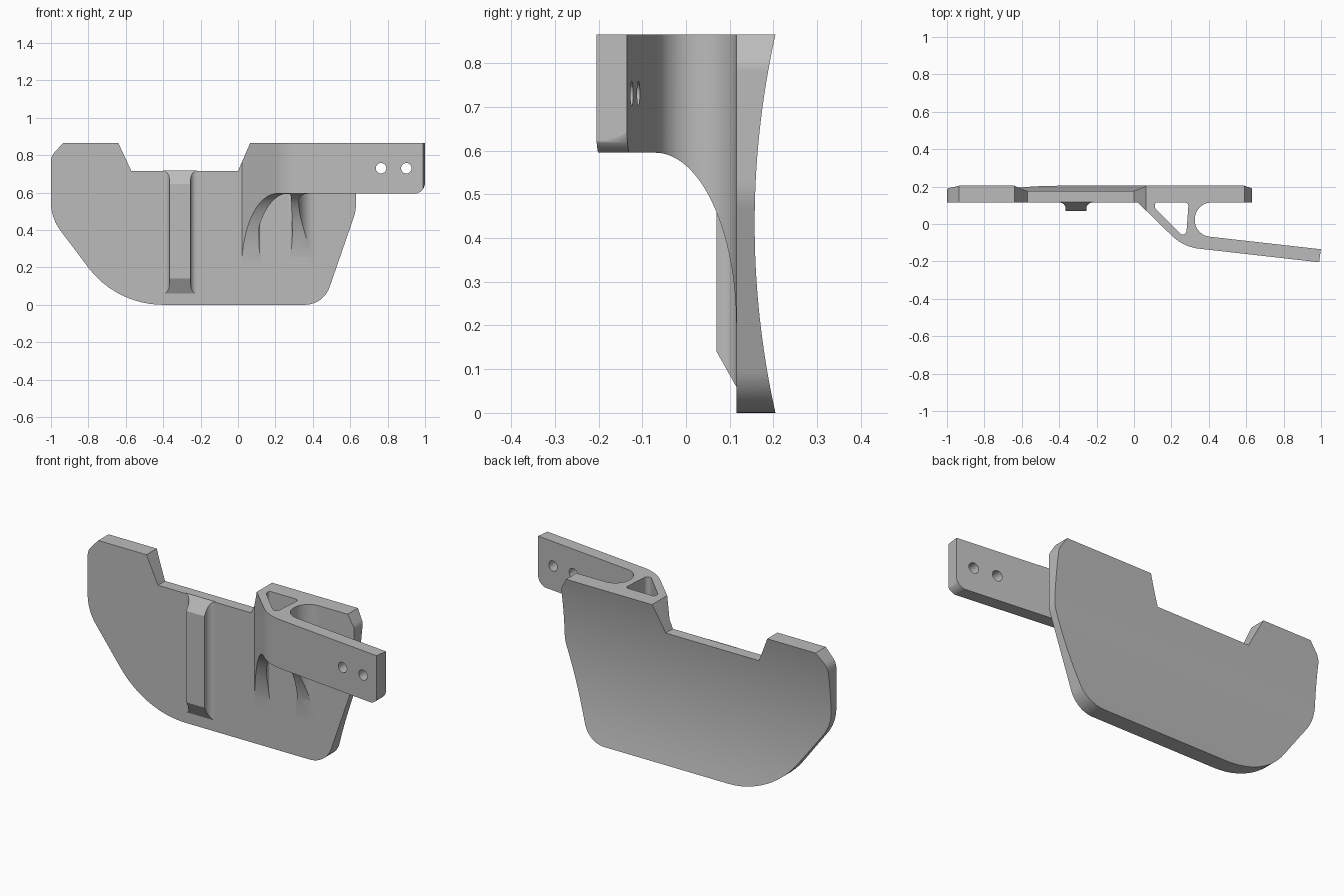
import bpy, bmesh
from math import sin, cos, tan, pi
from mathutils import Vector

if "Cube" in bpy.data.objects:
    bpy.data.objects.remove(bpy.data.objects["Cube"])

grey = bpy.data.materials.new("plain grey")
grey.use_nodes = True
COLOUR = (0.5, 0.5, 0.5, 1)
grey.diffuse_color = COLOUR
grey.node_tree.nodes["Principled BSDF"].inputs["Base Color"].default_value = COLOUR


def rounded(corners, steps=12):
    """Polygon from (u, v, radius) corners; a missing radius is a sharp corner."""
    out = []
    for i, c in enumerate(corners):
        p = Vector(c[:2])
        if len(c) < 3:
            out.append(p)
            continue
        a = (Vector(corners[i - 1][:2]) - p).normalized()
        b = (Vector(corners[(i + 1) % len(corners)][:2]) - p).normalized()
        half = a.angle(b) / 2
        centre = p + (a + b).normalized() * c[2] / sin(half)
        start = p + a * c[2] / tan(half) - centre
        end = p + b * c[2] / tan(half) - centre
        sweep = pi - 2 * half
        for k in range(steps + 1):
            t = k / steps
            out.append(centre + (start * sin((1 - t) * sweep) + end * sin(t * sweep)) / sin(sweep))
    return out


LIFT = {
    "xy": lambda u, v, w: (u, v, w),
    "xz": lambda u, v, w: (u, w, v),
    "yz": lambda u, v, w: (w, u, v),
}


def prism(name, outline, plane, low, high):
    """Extrude a closed outline lying in the given plane."""
    bm = bmesh.new()
    rings = [[bm.verts.new(LIFT[plane](p[0], p[1], w)) for p in outline] for w in (low, high)]
    n = len(outline)
    for ring in rings:
        bm.faces.new(ring)
    for i in range(n):
        j = (i + 1) % n
        bm.faces.new((rings[0][i], rings[0][j], rings[1][j], rings[1][i]))
    bmesh.ops.recalc_face_normals(bm, faces=bm.faces)
    mesh = bpy.data.meshes.new(name)
    bm.to_mesh(mesh)
    bm.free()
    mesh.materials.append(grey)
    obj = bpy.data.objects.new(name, mesh)
    bpy.context.collection.objects.link(obj)
    return obj


def carve(obj, cutter, operation="DIFFERENCE"):
    """Apply a boolean and discard the cutter."""
    mod = obj.modifiers.new("carve", "BOOLEAN")
    mod.operation, mod.solver, mod.object = operation, "EXACT", cutter
    graph = bpy.context.evaluated_depsgraph_get()
    mesh = bpy.data.meshes.new_from_object(obj.evaluated_get(graph))
    obj.modifiers.clear()
    obj.data = mesh
    bpy.data.objects.remove(cutter)


FRONT, TOP, ARM_BOTTOM = 0.115, 0.865, 0.595

# Main plate with notched top edge
plate = prism("main_plate", rounded([
    (-0.65, 0, 0.5), (0.457, 0, 0.14), (0.63, 0.5, 0.2), (0.63, 0.8, 0.06),
    (0.59, TOP), (0.065, TOP), (0, 0.715), (-0.57, 0.715), (-0.64, TOP),
    (-0.935, TOP), (-1, 0.795, 0.08), (-1, 0.464, 0.25)]), "xz", FRONT, 0.205)

# Hollow curve along the back of the plate
R = 1.99
arc = [(0.157 + R - R * cos(a), 0.4325 + R * sin(a))
       for a in [-0.24 + 0.48 * k / 40 for k in range(41)]]
carve(plate, prism("back_cutter", arc + [(0.4, 0.92), (0.4, -0.1)], "yz", -1.2, 1.2))

# Vertical rib with flared sides and sloped ends
rib = prism("front_rib", rounded([
    (-0.40, 0.117), (-0.40, FRONT), (-0.365, FRONT, 0.034), (-0.365, 0.07),
    (-0.255, 0.07), (-0.255, FRONT, 0.034), (-0.22, FRONT), (-0.22, 0.117)]),
    "xy", 0, TOP)
carve(rib, prism("rib_ends", [
    (0.12, 0.055), (FRONT, 0.06), (0.07, 0.14), (0.07, 0.645), (FRONT, 0.715),
    (0.12, 0.72), ], "yz", -0.5, -0.1), "INTERSECT")

# Bracket and its arm, drawn from above
arm = prism("bracket_arm", rounded([
    (0.015, 0.12), (0.2635, -0.1224, 0.25), (0.99, -0.2045), (0.999, -0.135),
    (0.325, -0.059, 0.09), (0.325, FRONT, 0.09), (0.43, FRONT), (0.43, 0.12)], 16),
    "xy", 0.1, TOP)

# Triangular channel through the bracket
carve(arm, prism("channel", rounded([
    (0.112, 0.085, 0.015), (0.278, -0.081, 0.02), (0.292, FRONT, 0.02),
    (0.112, FRONT, 0.012)], 8), "xy", 0, 1))

# Swept underside of the bracket
sweep = [(-0.07 + 0.185 * sin(a), 0.2 + 0.395 * cos(a))
         for a in [pi / 2 * k / 32 for k in range(33)]]
carve(arm, prism("underside", [(-0.3, 0.9), (-0.3, ARM_BOTTOM)] + sweep
                 + [(0.117, 0.2), (0.117, 0.9)], "yz", -0.2, 1.2), "INTERSECT")

# Slanted notch side and rounded tip of the arm
carve(arm, prism("arm_side", rounded([
    (-0.2665, 0.1), (0.7, 0.1), (0.7, 0.59), (1.0, 0.594, 0.06), (1.0, 0.9),
    (0.0802, 0.9)]), "xz", -0.4, 0.3), "INTERSECT")

# Two screw holes
for x in (0.765, 0.90):
    ring = [(x + 0.028 * cos(2 * pi * k / 32), 0.73 + 0.028 * sin(2 * pi * k / 32))
            for k in range(32)]
    carve(arm, prism("screw_hole", ring, "xz", -0.4, 0))

# Smooth the curves, keep the edges crisp
bpy.ops.object.select_all(action="DESELECT")
for part in (plate, rib, arm):
    part.select_set(True)
    bpy.context.view_layer.objects.active = part
bpy.ops.object.shade_smooth_by_angle(angle=0.5)
for part in (plate, rib, arm):
    part.modifiers.new("even_shading", "WEIGHTED_NORMAL").keep_sharp = True
